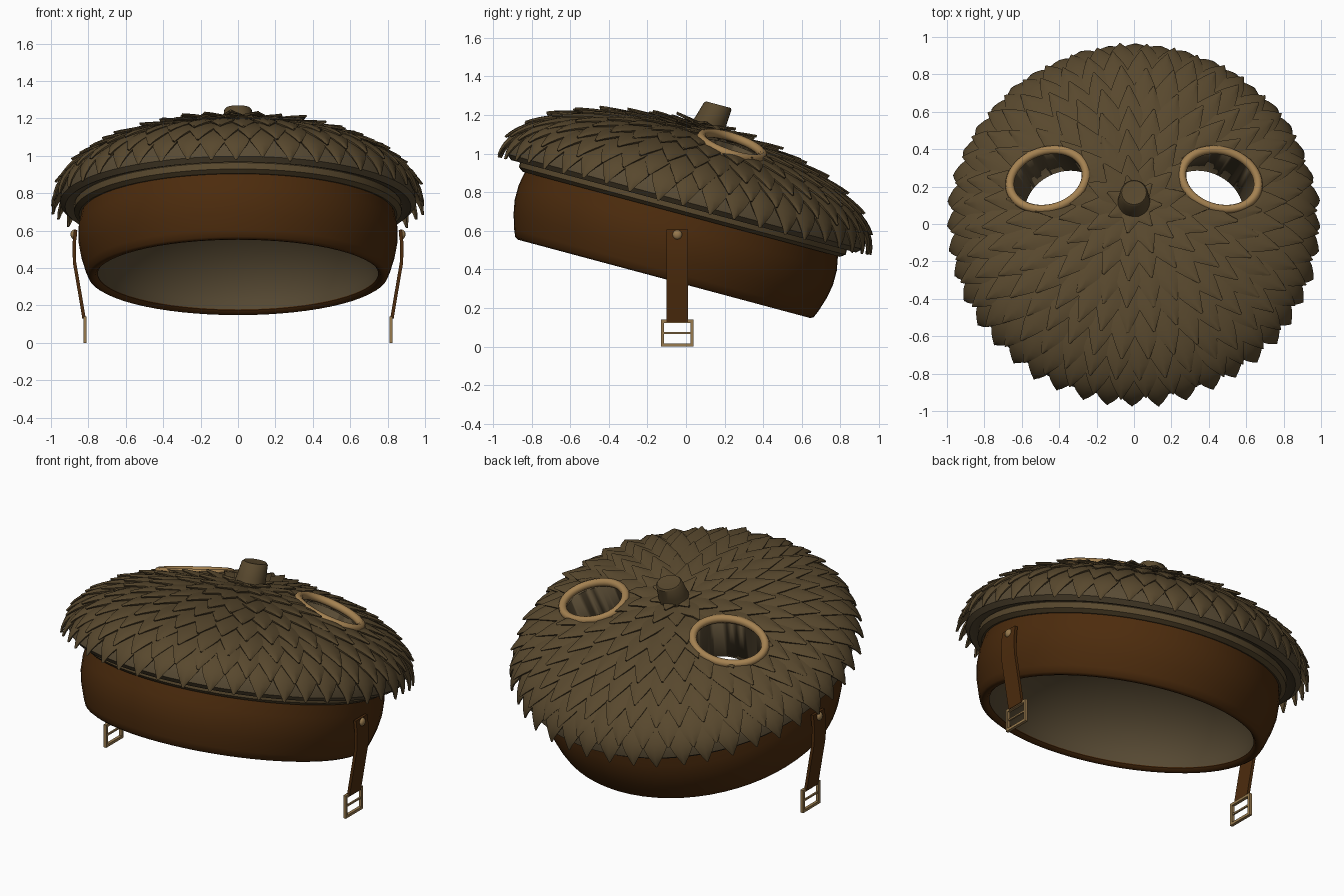
import bpy, bmesh, math, random
from math import sin, cos, pi, radians
from mathutils import Matrix, Vector

random.seed(4)
if "Cube" in bpy.data.objects:
    bpy.data.objects.remove(bpy.data.objects["Cube"])


def material(name, rgb):
    m = bpy.data.materials.new(name)
    m.use_nodes = True
    m.diffuse_color = (*rgb, 1)
    m.node_tree.nodes["Principled BSDF"].inputs["Base Color"].default_value = (*rgb, 1)
    return m


SCALE = material("scale brown", (0.098, 0.065, 0.027))
INSIDE = material("lining olive", (0.097, 0.069, 0.034))
BAND = material("leather brown", (0.073, 0.0245, 0.004))
TRIM = material("tan trim", (0.37, 0.22, 0.082))
METAL = material("aged brass", (0.31, 0.192, 0.075))

# The whole hat leans backwards
TILT = Matrix.Translation((0, -0.11, 0.365)) @ Matrix.Rotation(radians(-15), 4, 'X')
R, H, C = 0.952, 0.368, 0.40     # dome radius, height and base level
HOLE_X, HOLE_Y = 0.21, 0.165     # ear hole half sizes


def finish(bm, name, mats, matrix=None, angle=35, thickness=0):
    if matrix:
        bm.transform(matrix)
    bmesh.ops.recalc_face_normals(bm, faces=bm.faces[:])
    me = bpy.data.meshes.new(name)
    bm.to_mesh(me)
    bm.free()
    ob = bpy.data.objects.new(name, me)
    bpy.context.collection.objects.link(ob)
    for m in mats:
        me.materials.append(m)
    bpy.ops.object.select_all(action='DESELECT')
    ob.select_set(True)
    bpy.context.view_layer.objects.active = ob
    if thickness:
        mod = ob.modifiers.new("thickness", 'SOLIDIFY')
        mod.thickness, mod.offset = thickness, 0
        bpy.ops.object.modifier_apply(modifier=mod.name)
    bpy.ops.object.shade_smooth_by_angle(angle=radians(angle))
    return ob


def revolve(profile, steps=64, closed=True):
    bm = bmesh.new()
    vs = [bm.verts.new((r, 0, z)) for r, z in profile]
    pairs = list(zip(vs, vs[1:])) + ([(vs[-1], vs[0])] if closed else [])
    edges = [bm.edges.new(p) for p in pairs]
    bmesh.ops.spin(bm, geom=vs + edges, cent=(0, 0, 0), axis=(0, 0, 1),
                   angle=2 * pi, steps=steps)
    bmesh.ops.remove_doubles(bm, verts=bm.verts[:], dist=1e-4)
    bmesh.ops.recalc_face_normals(bm, faces=bm.faces[:])
    return bm


def dome(a):
    """Radius, level and outward normal (radial, up) at polar angle a."""
    n = Vector((sin(a) / R, cos(a) / H)).normalized()
    return R * sin(a), C + H * cos(a), n


def hole_frame(side):
    x, y = 0.455 * side, 0.16
    z = H * math.sqrt(1 - (x * x + y * y) / R ** 2)
    n = Vector((x / R ** 2, y / R ** 2, z / H ** 2)).normalized()
    turn = Vector((0, 0, 1)).rotation_difference(n).to_matrix().to_4x4()
    centre = Vector((x, y, z + C)) + n * 0.025
    return Matrix.Translation(centre) @ turn @ Matrix.Rotation(radians(-10 * side), 4, 'Z')


HOLES = [hole_frame(s) for s in (1, -1)]
HOLES_INV = [m.inverted() for m in HOLES]

# Head band
finish(revolve([(0.765, -0.012), (0.785, -0.014), (0.80, -0.005), (0.815, 0.03), (0.84, 0.11),
                (0.853, 0.18), (0.853, 0.26), (0.83, 0.38), (0.80, 0.38), (0.78, 0.1),
                (0.75, 0.004)]), "head_band", [BAND], TILT, 60)

# Lip where band meets cap
finish(revolve([(0.81, 0.335), (0.85, 0.332), (0.876, 0.35), (0.876, 0.385),
                (0.85, 0.41), (0.81, 0.41)]), "cap_lip", [SCALE], TILT)

# Cap shell with a domed lining
outer = [dome(i / 16 * pi / 2)[:2] for i in range(17)]
under = [(0.925, 0.375), (0.88, 0.39), (0.82, 0.39), (0.765, 0.02)]
inner = [(0.752 * cos(i / 16 * pi / 2), 0.005 + 0.50 * sin(i / 16 * pi / 2)) for i in range(17)]
shell = finish(revolve(outer + under + inner, closed=False), "cap_shell", [INSIDE], TILT)

# Ear holes cut through the shell, each with a trim ring
for frame, label in zip(HOLES, ("left", "right")):
    bm = bmesh.new()
    bmesh.ops.create_cone(bm, cap_ends=True, segments=48, radius1=1, radius2=1, depth=1,
                          matrix=Matrix.Diagonal((HOLE_X, HOLE_Y, 1, 1)))
    cutter = finish(bm, "hole_cutter", [INSIDE], TILT @ frame)
    cutter.hide_render = True
    mod = shell.modifiers.new("hole", 'BOOLEAN')
    mod.operation, mod.solver, mod.object = 'DIFFERENCE', 'EXACT', cutter
    bpy.context.view_layer.objects.active = shell
    bpy.ops.object.modifier_apply(modifier=mod.name)
    bpy.data.objects.remove(cutter)

    bm = bmesh.new()
    grid = []
    for i in range(48):
        t = 2 * pi * i / 48
        out = Vector((cos(t) / HOLE_X, sin(t) / HOLE_Y, 0)).normalized()
        base = Vector((HOLE_X * cos(t), HOLE_Y * sin(t), 0))
        grid.append([bm.verts.new(base + 0.024 * (out * cos(k * pi / 4) + Vector((0, 0, sin(k * pi / 4)))))
                     for k in range(8)])
    for i in range(48):
        a, b = grid[i], grid[(i + 1) % 48]
        for k in range(8):
            j = (k + 1) % 8
            bm.faces.new((a[k], b[k], b[j], a[j]))
    finish(bm, label + "_ear_ring", [TRIM], TILT @ frame, 60)


def hole_distance(p, inv):
    q = inv @ p
    return q, math.hypot(q.x / HOLE_X, q.y / HOLE_Y)


def inside_hole(p):
    return min(hole_distance(p, inv)[1] for inv in HOLES_INV) < 1


def clear_of_holes(p):
    """Push a point inside an ear hole out under its ring, and keep nearby ones low."""
    for frame, inv in zip(HOLES, HOLES_INV):
        q, d = hole_distance(p, inv)
        if d < 1.3:
            grow = max(1, 1.06 / max(d, 0.01))
            return frame @ Vector((q.x * grow, q.y * grow, min(q.z, 0.01)))
    return p


# Overlapping pointed scales in staggered rows
OUTLINE = [(0, 0.9), (0.15, 1.0), (0.3, 1.06), (0.45, 1.06), (0.58, 0.94), (0.72, 0.68),
           (0.87, 0.34), (1, 0.04)]
COLS = (-1, -0.5, 0, 0.5, 1)
ROWS = 9
LENGTH = 0.25


def polar(u):
    return 1.62 * (0.6 * u + 0.4 * u * u)


def add_scale(bm, u_tip, th, half):
    radial, side = Vector((cos(th), sin(th), 0)), Vector((-sin(th), cos(th), 0))
    lift = random.uniform(0.05, 0.07) * (1 - 0.4 * u_tip)
    grid = []
    for t, w in OUTLINE:
        r, z, n = dome(polar(max(0.02, u_tip - LENGTH * (1 - t))))
        row = []
        for c in COLS:
            up = 0.004 + lift * t + 0.012 * (1 - c * c) * (1 - 0.5 * t)
            x = c * w * half
            p = radial * (r + n.x * up - x * x / (2 * max(r, 0.15)))
            row.append(bm.verts.new(p + side * x + Vector((0, 0, z + n.y * up))))
        grid.append(row)
    for a, b in zip(grid, grid[1:]):
        for k in range(len(COLS) - 1):
            corners = (a[k], a[k + 1], b[k + 1], b[k])
            if not all(inside_hole(v.co) for v in corners):
                bm.faces.new(corners)


bm = bmesh.new()
for i in range(ROWS):
    u = 0.15 + 0.85 * i / (ROWS - 1)
    radius = dome(polar(u))[0]
    count = max(7, round(2 * pi * radius / 0.135))
    for k in range(count):
        angle = 2 * pi * (k + 0.5 * (i % 2)) / count + random.uniform(-0.012, 0.012)
        add_scale(bm, u + random.uniform(-0.008, 0.008), angle, pi * radius / count)
bmesh.ops.delete(bm, geom=[v for v in bm.verts if not v.link_faces], context='VERTS')
for v in bm.verts:
    v.co = clear_of_holes(v.co)
bmesh.ops.dissolve_degenerate(bm, edges=bm.edges[:], dist=1e-4)
finish(bm, "cap_scales", [SCALE], TILT, 40, 0.01)

# Stem, leaning slightly back
bm = revolve([(0, 0.71), (0.10, 0.71), (0.092, 0.78), (0.082, 0.85), (0.074, 0.92),
              (0.066, 0.93), (0, 0.925)], 24, False)
for v in bm.verts:
    v.co.y += 0.035 * (v.co.z - 0.71) / 0.2
finish(bm, "stem", [SCALE], TILT)


def box(bm, centre, size):
    bmesh.ops.create_cube(bm, size=1, matrix=Matrix.Translation(centre) @ Matrix.Diagonal((*size, 1)))


# Chin straps with rivets and buckles
MID = -0.045
for s, label in ((1, "left"), (-1, "right")):
    bm = bmesh.new()
    path = [(0.868, 0.605), (0.876, 0.53), (0.874, 0.43), (0.85, 0.29), (0.823, 0.13)]
    rows = [[bm.verts.new((s * x, MID + y, z)) for y in (-0.056, 0.056)] for x, z in path]
    for a, b in zip(rows, rows[1:]):
        bm.faces.new((a[0], a[1], b[1], b[0]))
    finish(bm, label + "_strap", [BAND], thickness=0.018)

    bm = bmesh.new()
    bmesh.ops.create_uvsphere(bm, u_segments=16, v_segments=8, radius=0.025,
                              matrix=Matrix.Translation((s * 0.878, MID, 0.58))
                              @ Matrix.Diagonal((0.7, 1, 1, 1)))
    finish(bm, label + "_rivet", [METAL], angle=60)

    bm = bmesh.new()
    for z in (0.008, 0.132):
        box(bm, (s * 0.818, MID, z), (0.018, 0.168, 0.016))
    for y in (-0.076, 0.076):
        box(bm, (s * 0.818, MID + y, 0.07), (0.018, 0.016, 0.124))
    box(bm, (s * 0.818, MID, 0.07), (0.01, 0.14, 0.01))
    finish(bm, label + "_buckle", [METAL])
